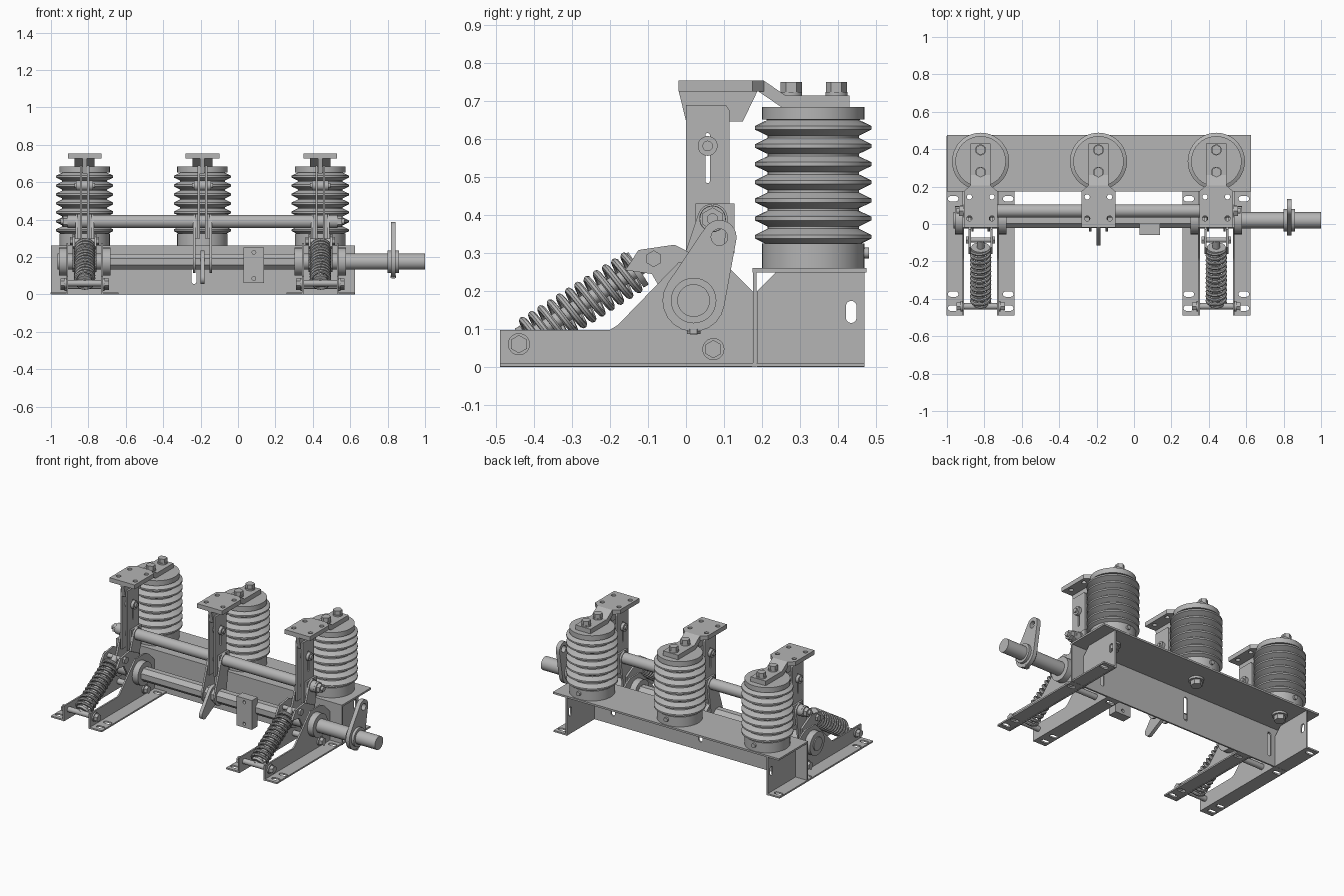
import bpy, bmesh, math
from mathutils import Vector, Matrix

cube = bpy.data.objects.get("Cube")
if cube:
    bpy.data.objects.remove(cube)

steel = bpy.data.materials.new("light_grey")
steel.use_nodes = True
GREY = (0.46, 0.46, 0.46, 1)
steel.diffuse_color = GREY
steel.node_tree.nodes["Principled BSDF"].inputs["Base Color"].default_value = GREY

FRAMES = {
    "x": Matrix(((0, 0, 1), (1, 0, 0), (0, 1, 0))).to_4x4(),
    "y": Matrix(((1, 0, 0), (0, 0, -1), (0, 1, 0))).to_4x4(),
    "z": Matrix.Identity(4),
}
made = []


def add(name, mesh):
    mesh.materials.clear()
    mesh.materials.append(steel)
    ob = bpy.data.objects.new(name, mesh)
    bpy.context.collection.objects.link(ob)
    made.append(ob)
    return ob


def from_bm(name, bm):
    bmesh.ops.recalc_face_normals(bm, faces=bm.faces)
    mesh = bpy.data.meshes.new(name)
    bm.to_mesh(mesh)
    bm.free()
    return add(name, mesh)


def curve_mesh(name, curve, frame=None):
    tmp = bpy.data.objects.new("tmp", curve)
    bpy.context.collection.objects.link(tmp)
    bpy.context.view_layer.update()
    dg = bpy.context.evaluated_depsgraph_get()
    mesh = bpy.data.meshes.new_from_object(tmp.evaluated_get(dg))
    bpy.data.objects.remove(tmp)
    if frame:
        mesh.transform(frame)
    return add(name, mesh)


def plate(name, axis, at, thick, outline, holes=()):
    """Flat sheet with holes, centred at a position along its normal axis."""
    curve = bpy.data.curves.new(name, "CURVE")
    curve.dimensions = "2D"
    curve.fill_mode = "BOTH"
    curve.extrude = thick / 2
    for loop in (outline, *holes):
        sp = curve.splines.new("POLY")
        sp.points.add(len(loop) - 1)
        for p, (u, v) in zip(sp.points, loop):
            p.co = (u, v, 0, 1)
        sp.use_cyclic_u = True
    shift = -at if axis == "y" else at
    return curve_mesh(name, curve, FRAMES[axis] @ Matrix.Translation((0, 0, shift)))


def rect(u0, v0, u1, v1):
    return [(u0, v0), (u1, v0), (u1, v1), (u0, v1)]


def ring(u, v, r, n=16):
    return [(u + r * math.cos(math.tau * i / n), v + r * math.sin(math.tau * i / n)) for i in range(n)]


def capsule(p0, r0, p1, r1, n=12):
    """Rounded outline around two circles."""
    du, dv = p1[0] - p0[0], p1[1] - p0[1]
    th = math.atan2(dv, du)
    a = math.acos((r0 - r1) / math.hypot(du, dv))
    pts = []
    for (u, v), r, s, e in ((p1, r1, th - a, th + a), (p0, r0, th + a, th + math.tau - a)):
        for i in range(n + 1):
            t = s + (e - s) * i / n
            pts.append((u + r * math.cos(t), v + r * math.sin(t)))
    return pts


def rod(name, p0, p1, r, n=28, turn=0.0):
    p0, p1 = Vector(p0), Vector(p1)
    d = p1 - p0
    bm = bmesh.new()
    bmesh.ops.create_cone(bm, cap_ends=True, segments=n, radius1=r, radius2=r, depth=d.length)
    rot = d.to_track_quat("Z", "Y").to_matrix().to_4x4() @ Matrix.Rotation(turn, 4, "Z")
    bm.transform(Matrix.Translation((p0 + p1) / 2) @ rot)
    return from_bm(name, bm)


def xrod(name, x0, x1, y, z, r, n=28, turn=0.0):
    return rod(name, (x0, y, z), (x1, y, z), r, n, turn)


def lathe(name, profile, x, y):
    bm = bmesh.new()
    vs = [bm.verts.new((x + r, y, z)) for r, z in profile]
    es = [bm.edges.new(p) for p in zip(vs, vs[1:])]
    bmesh.ops.spin(bm, geom=vs + es, cent=(x, y, 0), axis=(0, 0, 1), angle=math.tau, steps=40)
    bmesh.ops.remove_doubles(bm, verts=bm.verts, dist=1e-5)
    return from_bm(name, bm)


POLES = (-0.82, -0.19, 0.44)
SY, SZ = 0.02, 0.175          # main shaft axis
BAR = (0.07, 0.39)            # crossbar axis
INS_Y = 0.335

# Base channel: top sheet and slotted front sheet
plate("channel_top", "z", 0.255, 0.012, rect(-1, 0.175, 0.625, 0.475))
plate("channel_front", "y", 0.181, 0.01, rect(-1, 0, 0.625, 0.255),
      [capsule((x - 0.045, 0.07), 0.014, (x - 0.045, 0.2), 0.014) for x in POLES])

# Insulator profile: base collar, seven sharp ribs, cap
profile = [(0, 0.26), (0.135, 0.26), (0.135, 0.325)]
for i in range(7):
    z = 0.343 + i * 0.0478
    profile += [(0.12, z - 0.021), (0.153, z - 0.005), (0.153, z + 0.005), (0.12, z + 0.021)]
profile += [(0.135, 0.652), (0.135, 0.685), (0, 0.685)]

for x in POLES:
    lathe("insulator", profile, x, INS_Y)
    rod("insulator_screw", (x, 0.46, 0.3), (x, 0.482, 0.3), 0.014, 12)
    rod("underside_washer", (x, INS_Y, 0.235), (x, INS_Y, 0.25), 0.045)
    rod("underside_bolt", (x, INS_Y, 0.205), (x, INS_Y, 0.236), 0.035, 6)

    # Terminal: drilled pad, cranked strap and hex bolts
    plate("terminal_pad", "z", 0.74, 0.028,
          [(x - 0.09, -0.02), (x + 0.09, -0.02), (x + 0.09, 0.175), (x + 0.055, 0.205),
           (x - 0.055, 0.205), (x - 0.09, 0.175)],
          [ring(x + s * 0.06, y, 0.014) for s in (-1, 1) for y in (0.03, 0.145)])
    plate("terminal_strap", "x", x, 0.108,
          [(0.19, 0.754), (0.205, 0.754), (0.262, 0.715), (0.43, 0.715), (0.43, 0.685),
           (0.25, 0.685), (0.19, 0.726)])
    for y in (0.277, 0.396):
        rod("bolt_washer", (x, y, 0.714), (x, y, 0.724), 0.029)
        rod("terminal_bolt", (x, y, 0.724), (x, y, 0.75), 0.028, 6)
    plate("fixed_contact", "x", x, 0.024, [(-0.02, 0.73), (0.19, 0.73), (0.15, 0.647), (0.0, 0.647)])

    # Moving blade pair with clamp, drive arms and pivot bolts
    slot = capsule((0.057, 0.49), 0.006, (0.057, 0.61), 0.006)
    for s in (-1, 1):
        plate("blade", "x", x + s * 0.02, 0.012,
              [(0, 0.3), (0.115, 0.3), (0.115, 0.675), (0.105, 0.69), (0, 0.69)], [slot])
        plate("blade_clamp", "x", x + s * 0.032, 0.012, rect(0.025, 0.3, 0.128, 0.43))
        plate("drive_arm", "x", x + s * 0.044, 0.012, capsule((SY, SZ), 0.06, BAR, 0.04))
    xrod("blade_pin", x - 0.055, x + 0.055, 0.057, 0.582, 0.014, 12)
    xrod("blade_spring_cup", x - 0.045, x + 0.045, 0.057, 0.582, 0.026)

# Shaft: octagonal middle, round ends
xrod("shaft_middle", -0.73, 0.35, SY, SZ, 0.045, 8, math.pi / 8)
xrod("shaft_left_end", 0.3, 1.0, SY, SZ, 0.043)
xrod("shaft_right_end", -0.965, -0.7, SY, SZ, 0.043)
xrod("crossbar", -0.9, 0.52, *BAR, 0.035)
for x0, s in ((-0.9, -1), (0.52, 1)):
    xrod("crossbar_washer", x0, x0 + s * 0.012, *BAR, 0.034)
    xrod("crossbar_nut", x0, x0 + s * 0.035, *BAR, 0.03, 6)
    xrod("crossbar_stud", x0, x0 + s * 0.05, *BAR, 0.015, 12)

# Spring brackets under the two outer poles
leg = [(-0.49, 0), (-0.49, 0.098), (-0.2, 0.098), (-0.18, 0.11), (-0.02, 0.275),
       (0.08, 0.275), (0.12, 0.255), (0.175, 0.2), (0.175, 0)]
rear = [(0.187, 0), (0.187, 0.2), (0.24, 0.252), (0.47, 0.252), (0.47, 0)]
rear_slot = capsule((0.435, 0.13), 0.014, (0.435, 0.16), 0.014)
spring_lever = [(-0.16, 0.255), (-0.125, 0.308), (-0.03, 0.322), (0.07, 0.27), (0.05, 0.12),
                (-0.03, 0.14), (-0.09, 0.245)]
low, high = Vector((0, -0.44, 0.06)), Vector((0, -0.085, 0.285))

for x, outer in ((POLES[0], -1), (POLES[2], 1)):
    for s in (-1, 1):
        px = x + s * 0.093
        plate("bracket_leg", "x", px, 0.01, leg)
        back = 0.47 if s == outer else 0.178
        ys = [-0.45, -0.375, 0.135] + ([0.43] if s == outer else [])
        a, b = sorted((px, x + s * 0.182))
        m = x + s * 0.147
        plate("bracket_foot", "z", 0.006, 0.01, rect(a, -0.49, b, back),
              [capsule((m - 0.014, y), 0.014, (m + 0.014, y), 0.014) for y in ys])
        if s == outer:
            plate("bracket_rear_sheet", "x", px, 0.01, rear, [rear_slot])
        plate("spring_lever", "x", x + s * 0.058, 0.012, spring_lever)
        xrod("shaft_bearing", px, px + s * 0.045, SY, SZ, 0.075)
        for name, y, z in (("spring_anchor", low.y, low.z), ("stop", 0.072, 0.047)):
            xrod(name + "_washer", px, px + s * 0.014, y, z, 0.029)
            xrod(name + "_nut", px, px + s * 0.036, y, z, 0.024, 6)
        xrod("lever_pin_head", x + s * 0.06, x + s * 0.078, high.y, high.z, 0.022, 6)
    xrod("spring_anchor_bar", x - 0.13, x + 0.13, low.y, low.z, 0.017)
    xrod("stop_bar", x - 0.1, x + 0.1, 0.072, 0.047, 0.018)
    xrod("lever_pin", x - 0.065, x + 0.065, high.y, high.z, 0.014)

    # Coil spring around its guide rod
    off = Vector((x, 0, 0))
    rod("spring_guide", low + off, high + off, 0.02)
    axis = (high - low).normalized()
    side = Vector((1, 0, 0))
    up = axis.cross(side)
    start, end = low + axis * 0.02, high - axis * 0.055
    for name, p, r in (("spring_seat_low", start, 0.04), ("spring_seat_high", end, 0.05)):
        rod(name, p + off - axis * 0.008, p + off + axis * 0.008, r)
    coil = bpy.data.curves.new("coil", "CURVE")
    coil.dimensions = "3D"
    coil.bevel_depth = 0.0095
    coil.bevel_resolution = 2
    coil.use_fill_caps = True
    sp = coil.splines.new("POLY")
    turns, per = 12, 20
    sp.points.add(turns * per)
    for i, p in enumerate(sp.points):
        t = math.tau * i / per
        c = off + start.lerp(end, i / (turns * per)) + 0.048 * (math.cos(t) * side + math.sin(t) * up)
        p.co = (*c, 1)
    curve_mesh("coil_spring", coil)

# Middle cam tail
plate("middle_cam", "x", POLES[1], 0.022, capsule((SY, SZ), 0.06, (-0.085, 0.085), 0.03))

# Switch block on the shaft
plate("switch_block", "y", -0.028, 0.06, rect(0.03, 0.06, 0.14, 0.25),
      [ring(0.085, z, 0.01) for z in (0.085, 0.225)])

# Crank lever at the shaft end, with hub and set screw
plate("crank_lever", "x", 0.83, 0.026, capsule((SY, SZ), 0.082, (0.088, 0.342), 0.045),
      [ring(0.088, 0.342, 0.022)])
xrod("crank_hub", 0.8, 0.86, SY, SZ, 0.06)
rod("crank_set_screw", (0.83, SY, 0.085), (0.83, SY, 0.13), 0.01, 12)
rod("crank_screw_head", (0.83, SY, 0.087), (0.83, SY, 0.1), 0.018, 6)

for ob in bpy.context.view_layer.objects:
    ob.select_set(ob in made)
bpy.context.view_layer.objects.active = made[0]
bpy.ops.object.shade_smooth_by_angle(angle=math.radians(32))
